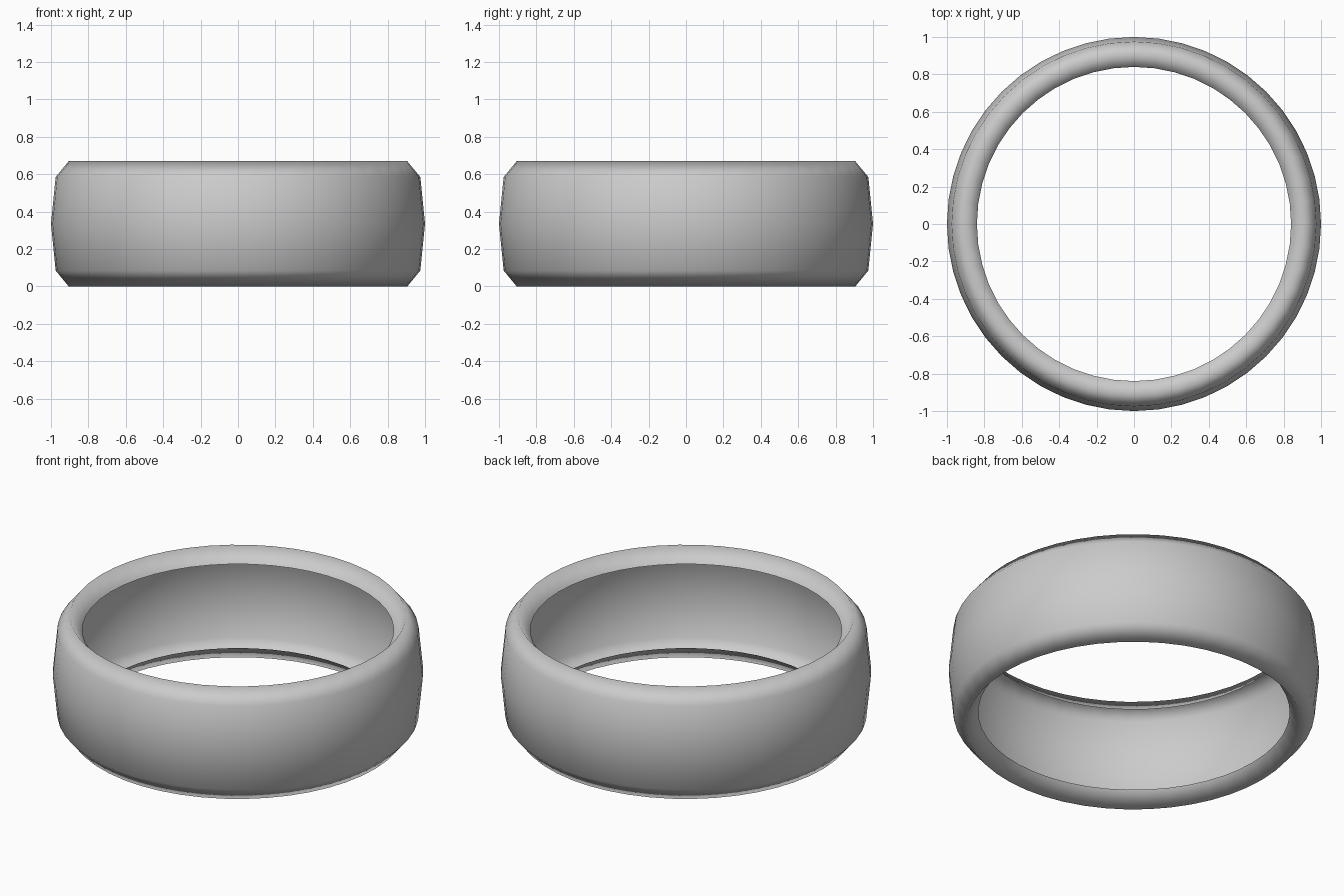
import bpy, bmesh
from math import cos, sin, pi

if "Cube" in bpy.data.objects:
    bpy.data.objects.remove(bpy.data.objects["Cube"])

SEGMENTS = 48
# Open cross-section (radius, z): bulged tread with folded rims, hollow on the inside
PROFILE = [(0.84, 0.085), (0.905, 0.0), (0.975, 0.085), (1.0, 0.335),
           (0.975, 0.585), (0.905, 0.67), (0.84, 0.585)]

bm = bmesh.new()
rings = []
for r, z in PROFILE:
    rings.append([bm.verts.new((r * cos(2 * pi * i / SEGMENTS),
                                r * sin(2 * pi * i / SEGMENTS), z))
                  for i in range(SEGMENTS)])

# Skin the profile around the axis, normals facing outward
for lower, upper in zip(rings, rings[1:]):
    for i in range(SEGMENTS):
        j = (i + 1) % SEGMENTS
        bm.faces.new((lower[i], lower[j], upper[j], upper[i])).smooth = True

mesh = bpy.data.meshes.new("ring_shell")
bm.to_mesh(mesh)
bm.free()
bpy.context.collection.objects.link(bpy.data.objects.new("ring_shell", mesh))
